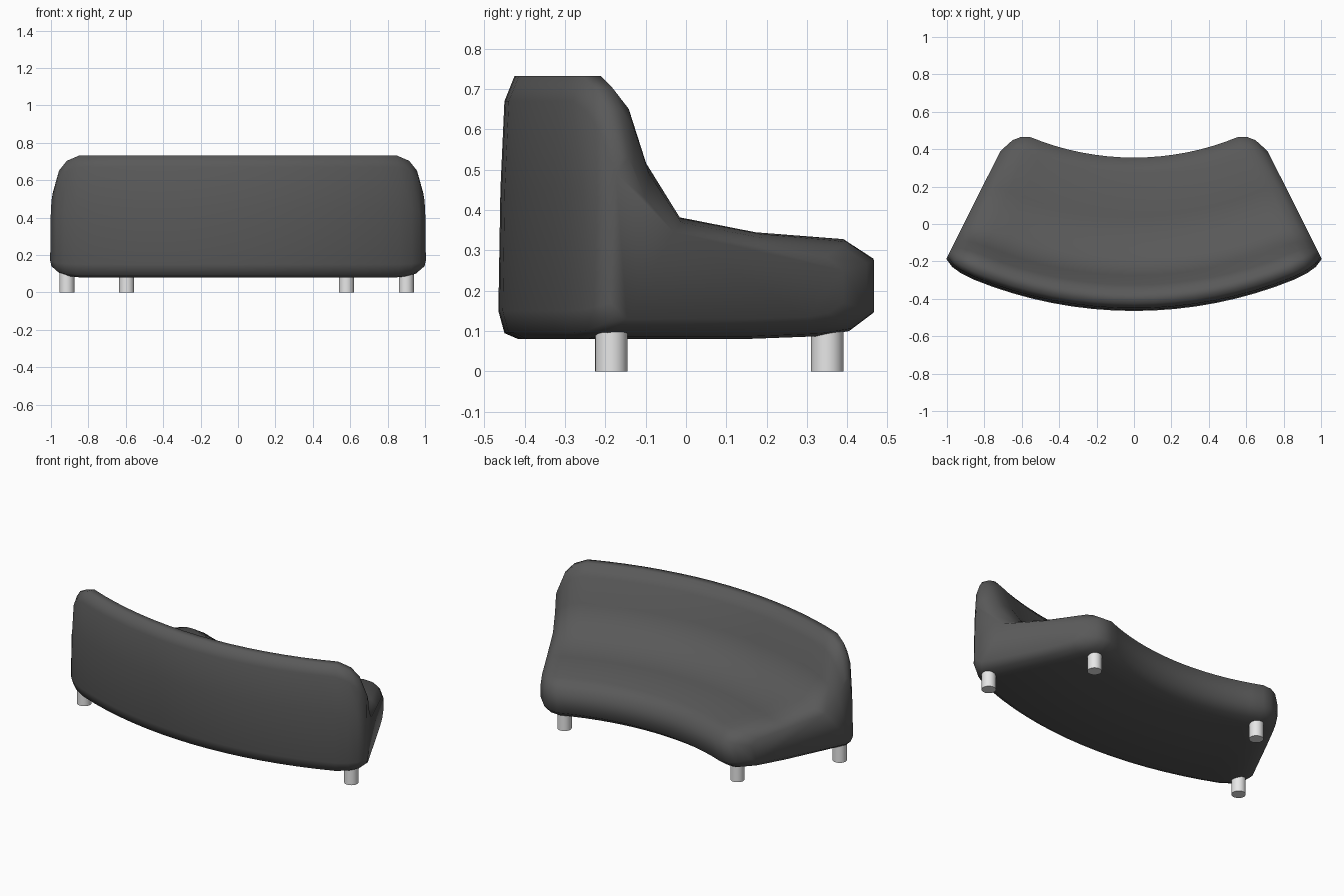
import bpy, bmesh
from math import sin, cos, radians

cube = bpy.data.objects.get("Cube")
if cube:
    bpy.data.objects.remove(cube, do_unlink=True)

CENTRE_Y = 1.81   # centre of the curved plan


def material(name, value):
    m = bpy.data.materials.new(name)
    m.use_nodes = True
    colour = (value, value, value, 1)
    m.diffuse_color = colour
    m.node_tree.nodes["Principled BSDF"].inputs["Base Color"].default_value = colour
    return m


fabric = material("charcoal fabric", 0.1)
metal = material("pale metal", 0.8)

# Cross-section of seat and backrest: (depth, height, end depth, end height)
profile = [
    (0.355, 0.145, 0.22, 0.17), (0.355, 0.28, 0.22, 0.25),
    (0.275, 0.328, 0.17, 0.285), (0.04, 0.345, -0.02, 0.31),
    (-0.18, 0.385, -0.25, 0.345), (-0.275, 0.53, -0.33, 0.43),
    (-0.325, 0.675, -0.36, 0.50), (-0.375, 0.732, -0.375, 0.53),
    (-0.425, 0.732, -0.395, 0.53), (-0.45, 0.67, -0.41, 0.49),
    (-0.46, 0.45, -0.42, 0.40), (-0.465, 0.15, -0.425, 0.17),
    (-0.45, 0.095, -0.41, 0.14), (-0.415, 0.08, -0.38, 0.13),
    (0.0, 0.08, -0.03, 0.13), (0.2, 0.087, 0.12, 0.135),
    (0.29, 0.10, 0.18, 0.145),
]

# Sweep the section round the arc, drawing it in at both rounded ends
half = [(22.3, 0), (24.2, 0.14), (25.5, 0.4), (26.7, 1)]
steps = 16
rings = [(-a, t) for a, t in reversed(half)]
rings += [(22.3 * (2 * i / steps - 1), 0) for i in range(1, steps)]
rings += half

bm = bmesh.new()
loops = []
for angle, t in rings:
    a = radians(angle)
    loop = []
    for d, z, end_d, end_z in profile:
        r = CENTRE_Y - (d + (end_d - d) * t)
        loop.append(bm.verts.new((r * sin(a), CENTRE_Y - r * cos(a), z + (end_z - z) * t)))
    loops.append(loop)
n = len(profile)
for one, two in zip(loops, loops[1:]):
    for i in range(n):
        j = (i + 1) % n
        bm.faces.new((one[i], one[j], two[j], two[i]))
bm.faces.new(loops[0])
bm.faces.new(loops[-1])
bmesh.ops.recalc_face_normals(bm, faces=bm.faces)
mesh = bpy.data.meshes.new("sofa_body")
bm.to_mesh(mesh)
bm.free()
body = bpy.data.objects.new("sofa_body", mesh)
bpy.context.collection.objects.link(body)
mesh.materials.append(fabric)


def smooth(obj, angle):
    bpy.ops.object.select_all(action="DESELECT")
    obj.select_set(True)
    bpy.context.view_layer.objects.active = obj
    bpy.ops.object.shade_smooth_by_angle(angle=radians(angle))


smooth(body, 75)

# Four round legs
for name, x, y in [("right_back_leg", -0.915, -0.185), ("left_back_leg", 0.9, -0.185),
                   ("right_front_leg", -0.595, 0.35), ("left_front_leg", 0.58, 0.35)]:
    bpy.ops.mesh.primitive_cylinder_add(vertices=32, radius=0.04, depth=0.14, location=(x, y, 0.07))
    leg = bpy.context.object
    leg.name = name
    leg.data.materials.append(metal)
    smooth(leg, 40)
